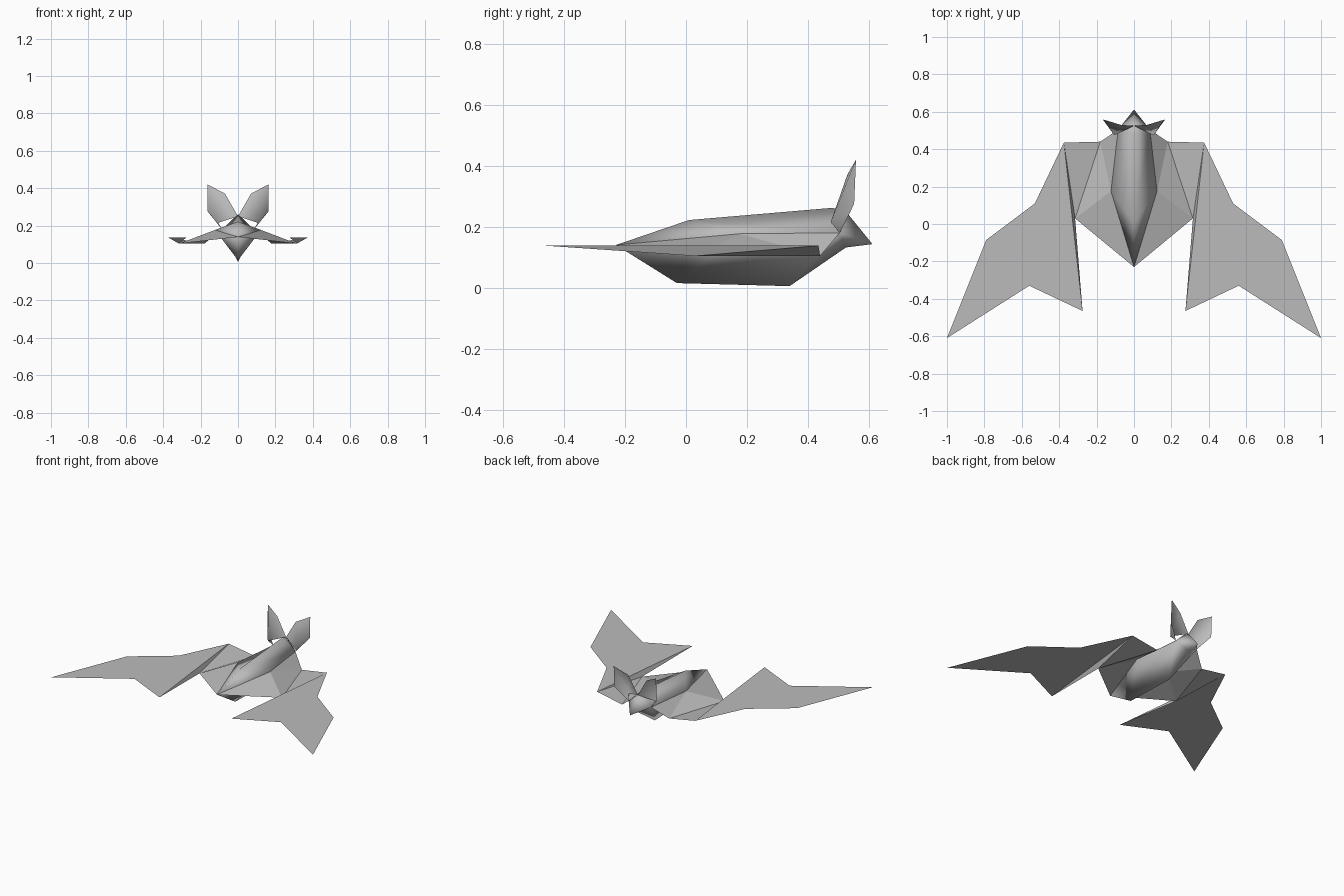
import bpy

cube = bpy.data.objects.get("Cube")
if cube:
    bpy.data.objects.remove(cube, do_unlink=True)

# One grey for the whole glider
grey = bpy.data.materials.new("soft_grey")
grey.use_nodes = True
tone = (0.5, 0.5, 0.5, 1)
grey.diffuse_color = tone
grey.node_tree.nodes["Principled BSDF"].inputs["Base Color"].default_value = tone


def build(name, points, faces, smooth=False):
    """Make half a part from named points and mirror it across x."""
    keys = list(points)
    mesh = bpy.data.meshes.new(name)
    mesh.from_pydata(list(points.values()), [],
                     [[keys.index(k) for k in face.split()] for face in faces])
    mesh.materials.append(grey)
    obj = bpy.data.objects.new(name, mesh)
    bpy.context.collection.objects.link(obj)
    for poly in mesh.polygons:
        poly.use_smooth = smooth
    mirror = obj.modifiers.new("mirror", "MIRROR")
    mirror.use_clip = True
    mirror.merge_threshold = 0.001
    return obj


# Points shared between parts
nose = (0, -0.23, 0.14)
waist = (0.123, 0.175, 0.177)
hip = (0.085, 0.505, 0.18)
rump = (0, 0.525, 0.25)

# Body: ridge, flank and keel lines running from nose to tail
build("body", {
    "nose": nose, "waist": waist, "hip": hip, "rump": rump,
    "brow": (0, 0.01, 0.222), "back": (0, 0.48, 0.262),
    "chest": (0, -0.03, 0.015), "belly": (0, 0.34, 0.005),
    "vent": (0, 0.525, 0.132), "tail": (0, 0.612, 0.143),
}, [
    "nose waist brow", "brow waist hip back", "back hip rump", "rump hip tail",
    "nose chest waist", "chest belly hip waist", "belly vent hip", "vent tail hip",
], smooth=True)

# Wings: sloping root, folded crease and level outer panel
build("wings", {
    "nose": nose, "waist": waist, "hip": hip,
    "notch": (0.315, 0.03, 0.104), "heel": (0.18, 0.44, 0.104),
    "spur": (0.275, -0.465, 0.138), "corner": (0.375, 0.435, 0.138),
    "scallop": (0.56, -0.33, 0.138), "tip": (1, -0.61, 0.138),
    "wrist": (0.79, -0.085, 0.138), "elbow": (0.53, 0.11, 0.138),
}, [
    "nose notch waist", "waist notch heel", "waist heel hip",
    "notch corner heel", "notch spur corner",
    "spur scallop elbow corner", "scallop tip wrist elbow",
])

# Tail fins: cupped fans spreading from the leading point
build("tail_fins", {
    "hip": hip, "rump": rump, "lead": (0.105, 0.475, 0.215),
    "inner": (0.07, 0.53, 0.372), "tip": (0.162, 0.558, 0.42),
    "outer": (0.162, 0.552, 0.275),
}, [
    "lead hip outer", "lead outer tip", "lead tip inner", "lead inner rump",
], smooth=True)
